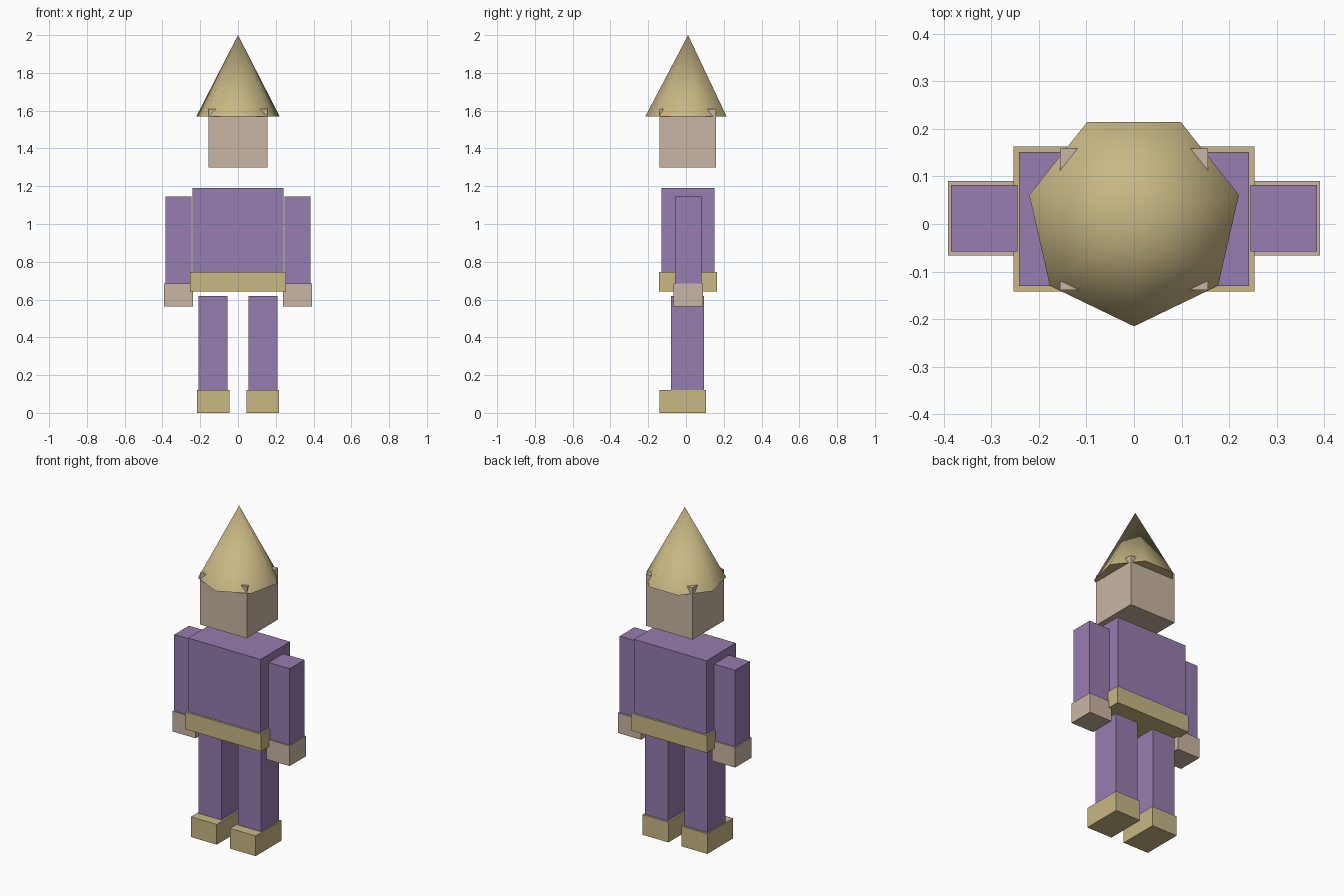
import bpy, bmesh, math

if "Cube" in bpy.data.objects:
    bpy.data.objects.remove(bpy.data.objects["Cube"])


def material(name, rgb):
    m = bpy.data.materials.new(name)
    m.diffuse_color = (*rgb, 1.0)
    m.use_nodes = True
    m.node_tree.nodes["Principled BSDF"].inputs["Base Color"].default_value = m.diffuse_color
    return m


purple = material("purple cloth", (0.305, 0.205, 0.43))
skin = material("skin", (0.584, 0.468, 0.371))
gold = material("gold trim", (0.578, 0.479, 0.231))


def add_object(name, bm, mat):
    mesh = bpy.data.meshes.new(name)
    bm.to_mesh(mesh)
    bm.free()
    mesh.materials.append(mat)
    obj = bpy.data.objects.new(name, mesh)
    bpy.context.collection.objects.link(obj)
    return obj


def box(name, mat, xs, ys, zs):
    """Box spanning the given x, y and z ranges."""
    bm = bmesh.new()
    bmesh.ops.create_cube(bm, size=1)
    for v in bm.verts:
        v.co = [r[0] if c < 0 else r[1] for c, r in zip(v.co, (xs, ys, zs))]
    return add_object(name, bm, mat)


# Body, belt and head
box("torso", purple, (-0.242, 0.242), (-0.13, 0.151), (0.66, 1.19))
box("belt", gold, (-0.253, 0.253), (-0.142, 0.163), (0.642, 0.746))
box("head", skin, (-0.156, 0.156), (-0.139, 0.159), (1.298, 1.61))

# Limbs, mirrored left and right
limbs = [
    ("arm", purple, (0.245, 0.385), (-0.058, 0.082), (0.60, 1.145)),
    ("hand", skin, (0.237, 0.391), (-0.066, 0.09), (0.562, 0.684)),
    ("leg", purple, (0.055, 0.209), (-0.079, 0.094), (0.03, 0.62)),
    ("foot", gold, (0.044, 0.216), (-0.14, 0.105), (0.0, 0.122)),
]
for name, mat, (x0, x1), ys, zs in limbs:
    box("right_" + name, mat, (x0, x1), ys, zs)
    box("left_" + name, mat, (-x1, -x0), ys, zs)

# Seven-sided pointed hat with one corner at the front
bm = bmesh.new()
apex = bm.verts.new((0, 0.011, 2.0))
ring = []
for i in range(7):
    a = -math.pi / 2 + i * math.tau / 7
    ring.append(bm.verts.new((0.226 * math.cos(a), 0.011 + 0.226 * math.sin(a), 1.57)))
for i in range(7):
    side = bm.faces.new((ring[i], ring[(i + 1) % 7], apex))
    side.smooth = True
brim = bm.faces.new(ring[::-1])
for e in brim.edges:
    e.smooth = False
add_object("pointed_hat", bm, gold)
